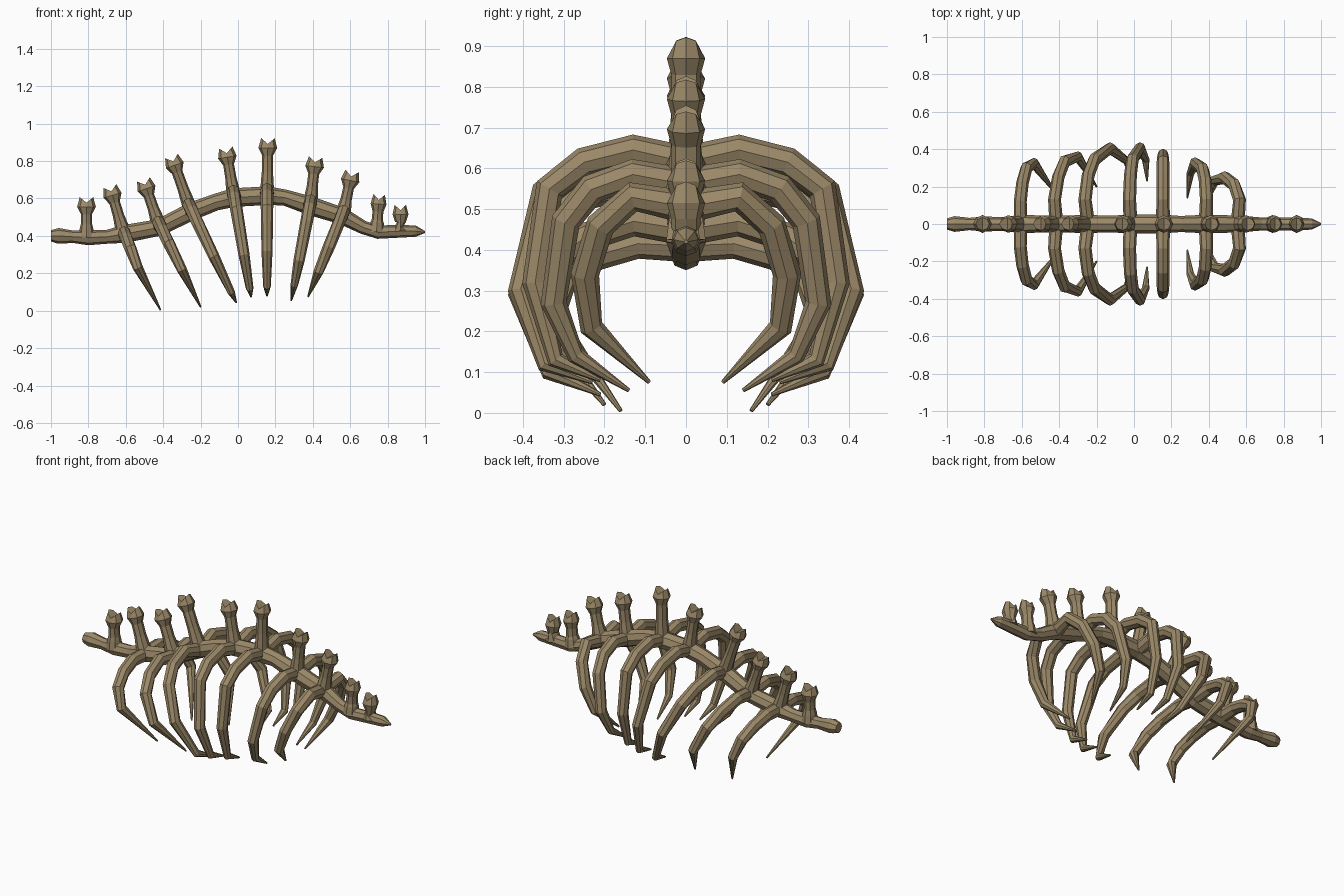
import bpy, bmesh, math
from mathutils import Vector

if "Cube" in bpy.data.objects:
    bpy.data.objects.remove(bpy.data.objects["Cube"])

bone = bpy.data.materials.new("dry bone")
bone.diffuse_color = (0.33, 0.25, 0.14, 1)
bone.use_nodes = True
bone.node_tree.nodes["Principled BSDF"].inputs["Base Color"].default_value = bone.diffuse_color


def loft(bm, pts, radii, side, n=8, lift=0.0):
    """Flat-sided tube along pts. radii: (across side, along side). lift notches the end."""
    pts = [Vector(p) for p in pts]
    side = Vector(side)
    rings = []
    for i, p in enumerate(pts):
        a = (p - pts[i - 1]).normalized() if i else Vector()
        b = (pts[i + 1] - p).normalized() if i < len(pts) - 1 else Vector()
        t = (a + b).normalized()
        u = side.cross(t).normalized()
        v = t.cross(u)
        ring = []
        for k in range(n):
            w = 2 * math.pi * k / n
            q = p + u * math.cos(w) * radii[i][0] + v * math.sin(w) * radii[i][1]
            if i == len(pts) - 1:
                q += t * lift * abs(math.cos(w))
            ring.append(bm.verts.new(q))
        rings.append(ring)
    for r, s in zip(rings, rings[1:]):
        for k in range(n):
            bm.faces.new((r[k], r[(k + 1) % n], s[(k + 1) % n], s[k]))
    bm.faces.new(rings[0][::-1])
    tip = bm.verts.new(pts[-1])
    for k in range(n):
        bm.faces.new((rings[-1][k], rings[-1][(k + 1) % n], tip))


def finish(bm, name):
    bmesh.ops.recalc_face_normals(bm, faces=bm.faces)
    me = bpy.data.meshes.new(name)
    bm.to_mesh(me)
    bm.free()
    me.materials.append(bone)
    ob = bpy.data.objects.new(name, me)
    bpy.context.collection.objects.link(ob)
    return ob


# backbone: x, z, half height
spine = [(-1, .40, .03), (-.96, .40, .042), (-.88, .395, .033), (-.8, .39, .04), (-.7, .395, .037),
         (-.61, .41, .048), (-.42, .445, .045), (-.25, .53, .048), (-.12, .58, .045),
         (-.02, .605, .05), (.155, .615, .05), (.25, .605, .043), (.39, .56, .05), (.56, .505, .045),
         (.67, .445, .036), (.75, .42, .036), (.87, .425, .034), (.95, .425, .03), (1, .42, .005)]
bm = bmesh.new()
loft(bm, [(x, 0, z) for x, z, r in spine], [(r, r) for x, z, r in spine], (0, 1, 0))
finish(bm, "backbone")

# upright processes with notched knobs: base x, base z, top x, top z
uprights = [(-.81, .39, -.81, .605), (-.61, .41, -.685, .665), (-.42, .45, -.505, .70),
            (-.25, .53, -.355, .825), (-.02, .60, -.065, .87), (.155, .61, .16, .92),
            (.385, .56, .415, .82), (.56, .51, .61, .745), (.74, .42, .755, .62), (.87, .425, .868, .565)]
for i, (x0, z0, x1, z1) in enumerate(uprights):
    a, b = Vector((x0, 0, z0)), Vector((x1, 0, z1))
    d = (b - a).normalized()
    big = .85 if i > 7 else 1
    pts = [a, a + d * .05, a.lerp(b - d * .09, .6), b - d * .09, b - d * .05, b - d * .028]
    rad = [(.044, .048), (.036, .042), (.03, .036), (.029, .036), (.05 * big, .047), (.036 * big, .034)]
    bm = bmesh.new()
    loft(bm, pts, rad, (0, 1, 0), lift=.03)
    finish(bm, f"upright_process_{i + 1}")

# ribs: (y, z) path of one side, then x as a list of (z, x) for the lean
ribs = [
    ([(0, .41), (.12, .415), (.22, .385), (.30, .33), (.325, .23), (.16, .005)], [(.42, -.61), (.23, -.535), (.005, -.415)]),
    ([(0, .45), (.13, .47), (.25, .43), (.335, .36), (.36, .22), (.20, .02)], [(.46, -.42), (.02, -.2)]),
    ([(0, .53), (.13, .565), (.26, .53), (.345, .46), (.405, .29), (.335, .10), (.21, .045)], [(.54, -.25), (.045, -.01)]),
    ([(0, .60), (.13, .635), (.26, .605), (.345, .54), (.405, .30), (.345, .12), (.23, .075)], [(.61, -.02), (.075, .07)]),
    ([(0, .615), (.13, .645), (.25, .615), (.335, .55), (.37, .32), (.32, .13), (.21, .08)], [(.62, .155), (.08, .155)]),
    ([(0, .56), (.13, .585), (.23, .55), (.295, .47), (.325, .27), (.27, .14), (.14, .055)], [(.57, .385), (.055, .285)]),
    ([(0, .505), (.13, .53), (.21, .46), (.248, .34), (.232, .21), (.09, .075)], [(.52, .56), (.075, .375)]),
]


def lean(table, z):
    for (za, xa), (zb, xb) in zip(table, table[1:]):
        if z >= zb or (zb, xb) == table[-1]:
            return xa + (xb - xa) * (za - z) / (za - zb)


for i, (path, table) in enumerate(ribs):
    m = len(path)
    rad = [.04, .038, .037, .036, .032, .022, .005] if m == 7 else [.04, .037, .036, .035, .029, .005]
    bm = bmesh.new()
    for s in (-1, 1):
        loft(bm, [(lean(table, z), s * y, z) for y, z in path], [(r, r * .93) for r in rad], (1, 0, 0))
    finish(bm, f"rib_pair_{i + 1}")
